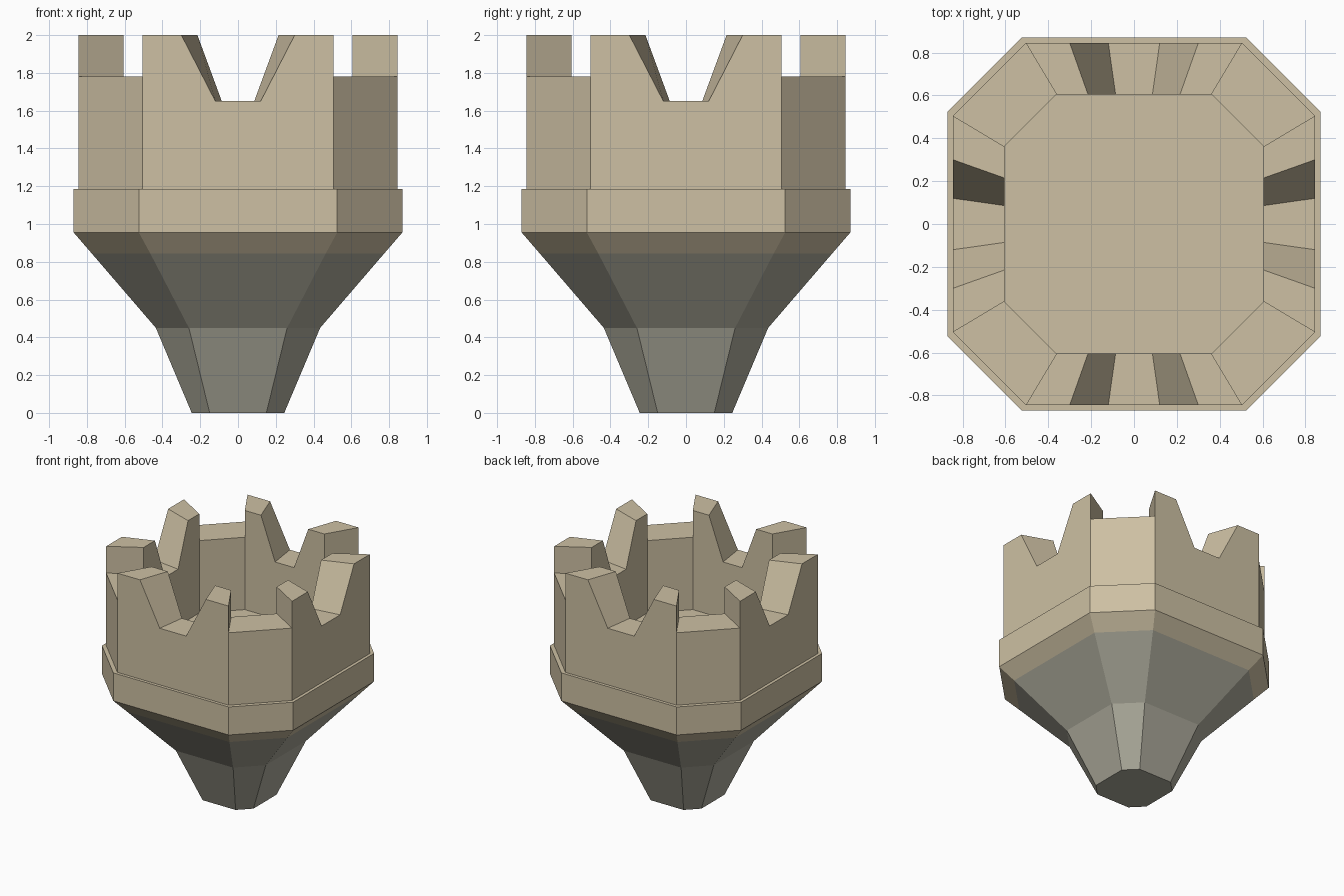
import bpy
import bmesh
from mathutils import Matrix
from math import pi

cube = bpy.data.objects.get("Cube")
if cube:
    bpy.data.objects.remove(cube, do_unlink=True)


def material(name, rgb):
    linear = [((c / 255 + 0.055) / 1.055) ** 2.4 for c in rgb] + [1]
    mat = bpy.data.materials.new(name)
    mat.use_nodes = True
    mat.diffuse_color = linear
    mat.node_tree.nodes["Principled BSDF"].inputs["Base Color"].default_value = linear
    return mat


tan = material("tan stone", (205, 192, 163))
grey = material("grey stone", (172, 170, 155))


def finish(name, bm, mat):
    bmesh.ops.remove_doubles(bm, verts=bm.verts, dist=0.0005)
    bmesh.ops.recalc_face_normals(bm, faces=bm.faces)
    mesh = bpy.data.meshes.new(name)
    bm.to_mesh(mesh)
    bm.free()
    mesh.materials.append(mat)
    obj = bpy.data.objects.new(name, mesh)
    bpy.context.collection.objects.link(obj)
    return obj


def octagon(h, w):
    return [(w, -h), (h, -w), (h, w), (w, h), (-w, h), (-h, w), (-h, -w), (-w, -h)]


def stacked(name, levels, mat):
    """Closed solid through octagons given as (height, half size, half flat)."""
    bm = bmesh.new()
    rings = [[bm.verts.new((x, y, z)) for x, y in octagon(h, w)] for z, h, w in levels]
    for low, high in zip(rings, rings[1:]):
        for i in range(8):
            j = (i + 1) % 8
            bm.faces.new((low[i], low[j], high[j], high[i]))
    bm.faces.new(rings[0][::-1])
    bm.faces.new(rings[-1])
    return finish(name, bm, mat)


# Tapering support, and the rim whose flat top is also the floor
RIM, FLOOR, LOW, TOP = 0.955, 1.185, 1.78, 2.0
stacked("support", [(0, 0.245, 0.15), (0.45, 0.435, 0.26), (0.845, 0.775, 0.465)], grey)
stacked("rim", [(0.845, 0.775, 0.465), (RIM, 0.87, 0.525), (FLOOR, 0.87, 0.525)], tan)

# Battlement wall: all ends and notch sides are cut towards the centre
OUT, FLAT, INNER = 0.845, 0.505, 0.716


def wall_piece(bm, outline, hidden):
    """Thick wall from an outer outline; hidden edges get no face."""
    outer = [bm.verts.new(p) for p in outline]
    inner = [bm.verts.new((x * INNER, y * INNER, z)) for x, y, z in outline]
    bm.faces.new(outer)
    bm.faces.new(inner[::-1])
    n = len(outline)
    for i in range(n):
        if i not in hidden:
            j = (i + 1) % n
            bm.faces.new((outer[i], inner[i], inner[j], outer[j]))


half = [(FLAT, FLOOR), (FLAT, LOW), (FLAT, TOP), (0.3, TOP), (0.12, 1.65)]
notched = half + [(-x, z) for x, z in reversed(half)]
bm = bmesh.new()
for turn in range(4):
    spin = Matrix.Rotation(turn * pi / 2, 4, "Z")
    side = [spin @ Matrix.Translation((x, -OUT, z)).translation for x, z in notched]
    a, b = (FLAT, -OUT), (OUT, -FLAT)
    corner = [spin @ Matrix.Translation((*p, z)).translation
              for p, z in ((a, FLOOR), (b, FLOOR), (b, LOW), (a, LOW))]
    wall_piece(bm, side, (0, 8, 9))
    wall_piece(bm, corner, (0, 1, 3))
finish("battlement", bm, tan)
